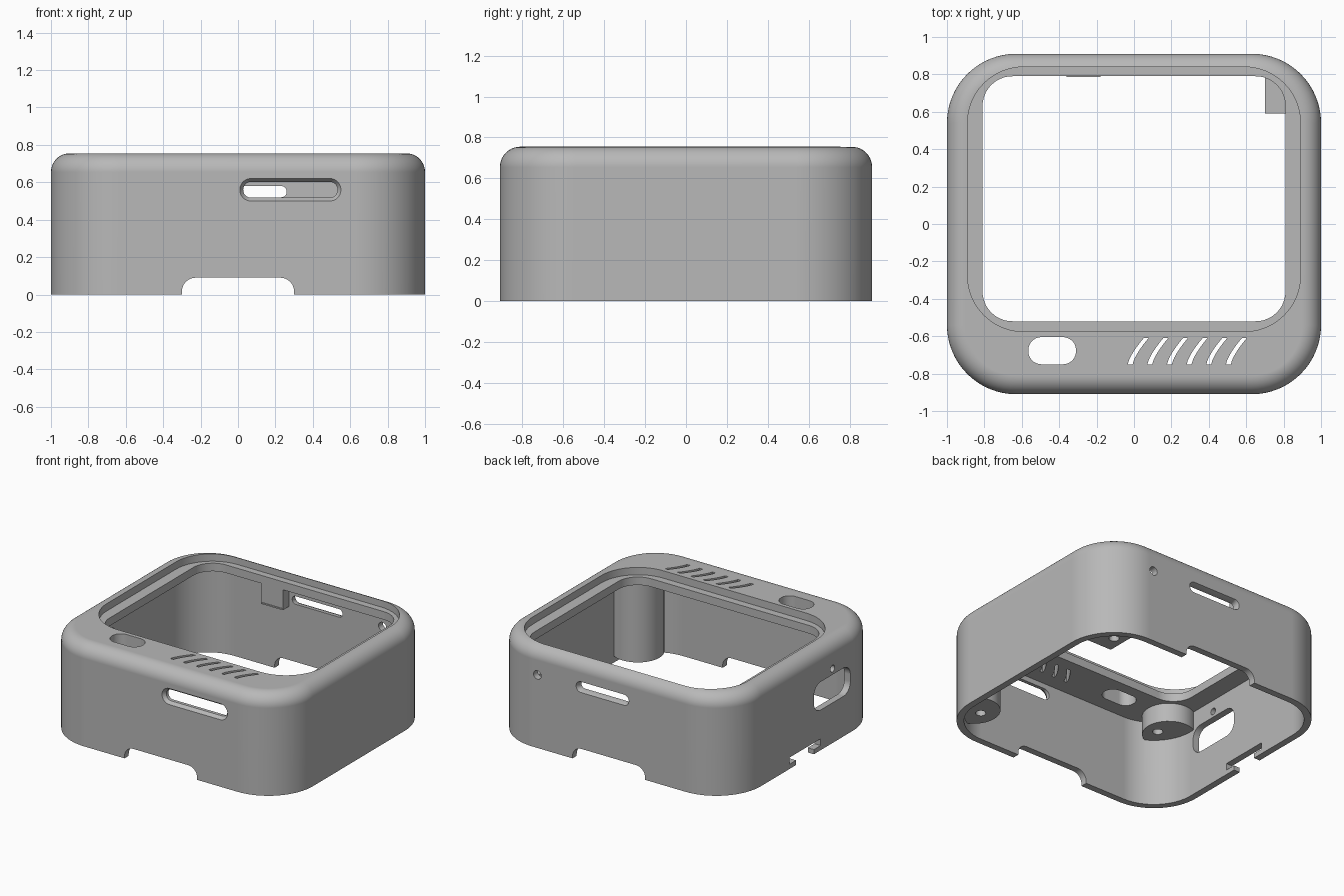
import bpy, bmesh, math

if "Cube" in bpy.data.objects:
    bpy.data.objects.remove(bpy.data.objects["Cube"], do_unlink=True)

grey = bpy.data.materials.new("matte_grey")
grey.use_nodes = True
grey.diffuse_color = (0.48, 0.48, 0.48, 1)
bsdf = next(n for n in grey.node_tree.nodes if n.type == "BSDF_PRINCIPLED")
bsdf.inputs["Base Color"].default_value = grey.diffuse_color
bsdf.inputs["Roughness"].default_value = 0.6


def rounded(u0, u1, v0, v1, r, n=12):
    """Outline of a rounded rectangle."""
    pts = []
    corners = [(u1 - r, v1 - r), (u0 + r, v1 - r), (u0 + r, v0 + r), (u1 - r, v0 + r)]
    for k, (cu, cv) in enumerate(corners):
        for i in range(n + 1):
            a = (k + i / n) * math.pi / 2
            pts.append((cu + r * math.cos(a), cv + r * math.sin(a)))
    return pts


def circle(u, v, r, n=32):
    return [(u + r * math.cos(i * math.tau / n), v + r * math.sin(i * math.tau / n)) for i in range(n)]


def box(u0, u1, v0, v1):
    return [(u0, v0), (u1, v0), (u1, v1), (u0, v1)]


def loft(name, rings, axis="Z"):
    """Closed solid through (outline, depth) rings along an axis."""
    place = {"X": lambda u, v, w: (w, u, v),
             "Y": lambda u, v, w: (u, w, v),
             "Z": lambda u, v, w: (u, v, w)}[axis]
    bm = bmesh.new()
    loops = [[bm.verts.new(place(u, v, w)) for u, v in pts] for pts, w in rings]
    for a, b in zip(loops, loops[1:]):
        for i in range(len(a)):
            j = (i + 1) % len(a)
            bm.faces.new((a[i], a[j], b[j], b[i]))
    bm.faces.new(loops[0])
    bm.faces.new(loops[-1])
    bmesh.ops.recalc_face_normals(bm, faces=bm.faces)
    me = bpy.data.meshes.new(name)
    bm.to_mesh(me)
    bm.free()
    me.materials.append(grey)
    ob = bpy.data.objects.new(name, me)
    bpy.context.collection.objects.link(ob)
    return ob


def prism(outline, lo, hi, axis="Z"):
    return loft("cutter", [(outline, lo), (outline, hi)], axis)


def combine(target, other, op="DIFFERENCE"):
    mod = target.modifiers.new("bool", "BOOLEAN")
    mod.operation, mod.object, mod.solver = op, other, "EXACT"
    bpy.context.view_layer.objects.active = target
    bpy.ops.object.modifier_apply(modifier=mod.name)
    bpy.data.objects.remove(other, do_unlink=True)


X, Y, H, R = 1.0, 0.91, 0.755, 0.37
WALL, FILLET = 0.05, 0.1


def body_outline(inset):
    return rounded(inset - X, X - inset, inset - Y, Y - inset, R - inset, 16)


# Outer shell with a rounded top edge
rings = [(body_outline(0), 0)]
for i in range(11):
    a = i / 10 * math.pi / 2
    rings.append((body_outline(FILLET * (1 - math.cos(a))), H - FILLET + FILLET * math.sin(a)))
case = loft("case_shell", rings)

# Hollow interior, open at the bottom
combine(case, prism(body_outline(WALL), -0.1, 0.64))

# Corner screw bosses, corner block and hanging rear catch
bosses = [(circle(0.86, -0.66, 0.18), 0.05, 0.66),
          (circle(-0.86, -0.66, 0.18), 0.5, 0.66),
          (box(0.7, 1, 0.59, 1), 0.03, 0.45),
          (box(-0.36, -0.18, 0.785, 0.9), 0.49, 0.66)]
for outline, lo, hi in bosses:
    part = prism(outline, lo, hi)
    combine(part, prism(body_outline(WALL / 2), -0.1, 0.7), "INTERSECT")
    combine(case, part, "UNION")
for x, y, z in [(0.8, -0.66, 0.05), (-0.78, -0.68, 0.5), (0.78, 0.72, 0.03)]:
    combine(case, prism(circle(x, y, 0.035, 20), z - 0.03, z + 0.12))

# Screen recess and opening
combine(case, prism(rounded(-0.89, 0.89, -0.575, 0.84, 0.3), 0.7, 0.9))
combine(case, prism(rounded(-0.81, 0.81, -0.52, 0.79, 0.16), 0.5, 0.9))

# Button hole and slanted curved vents in the top
combine(case, prism(rounded(-0.565, -0.31, -0.75, -0.605, 0.07), 0.6, 0.9))
for k in range(6):
    steps = [i / 8 for i in range(9)]
    curve = [(-0.02 + 0.105 * k + 0.085 * t ** 1.4, -0.75 + 0.14 * t) for t in steps]
    vent = [(x + 0.013, y) for x, y in curve] + [(x - 0.013, y) for x, y in reversed(curve)]
    combine(case, prism(vent, 0.6, 0.9))

# Front and rear slots with bevelled mouths
for side, x0, x1, z0, z1, lip in [(-1, 0.01, 0.55, 0.5, 0.62, 0.018),
                                  (1, -0.165, 0.27, 0.51, 0.59, 0.01)]:
    h = (z1 - z0) / 2
    mouth = rounded(x0, x1, z0, z1, h - 0.001)
    throat = rounded(x0 + lip, x1 - lip, z0 + lip, z1 - lip, h - lip - 0.001)
    combine(case, loft("cutter", [(mouth, side * 0.95), (mouth, side * 0.91),
                                  (throat, side * 0.885), (throat, side * 0.84)][1:], "Y"))
combine(case, prism(circle(0.59, 0.545, 0.032, 20), 0.84, 0.95, "Y"))

# Bottom notches through front and rear walls
combine(case, prism(rounded(-0.3, 0.3, -0.2, 0.09, 0.075), -1, 1, "Y"))

# Side window, pin hole and stepped bottom notch
combine(case, prism(rounded(-0.51, -0.08, 0.3, 0.51, 0.08), -1.1, -0.9, "X"))
combine(case, prism(circle(-0.3, 0.555, 0.025, 20), -1.1, -0.9, "X"))
combine(case, prism(box(-0.08, 0.13, -0.1, 0.06), -1.1, -0.9, "X"))
combine(case, prism(box(-0.16, 0.21, 0.035, 0.085), -1.1, -0.9, "X"))

# Smooth rounded walls, crisp edges
bpy.ops.object.select_all(action="DESELECT")
case.select_set(True)
bpy.context.view_layer.objects.active = case
bpy.ops.object.shade_smooth_by_angle(angle=math.radians(30))
weighted = case.modifiers.new("weighted_normals", "WEIGHTED_NORMAL")
weighted.keep_sharp = True
